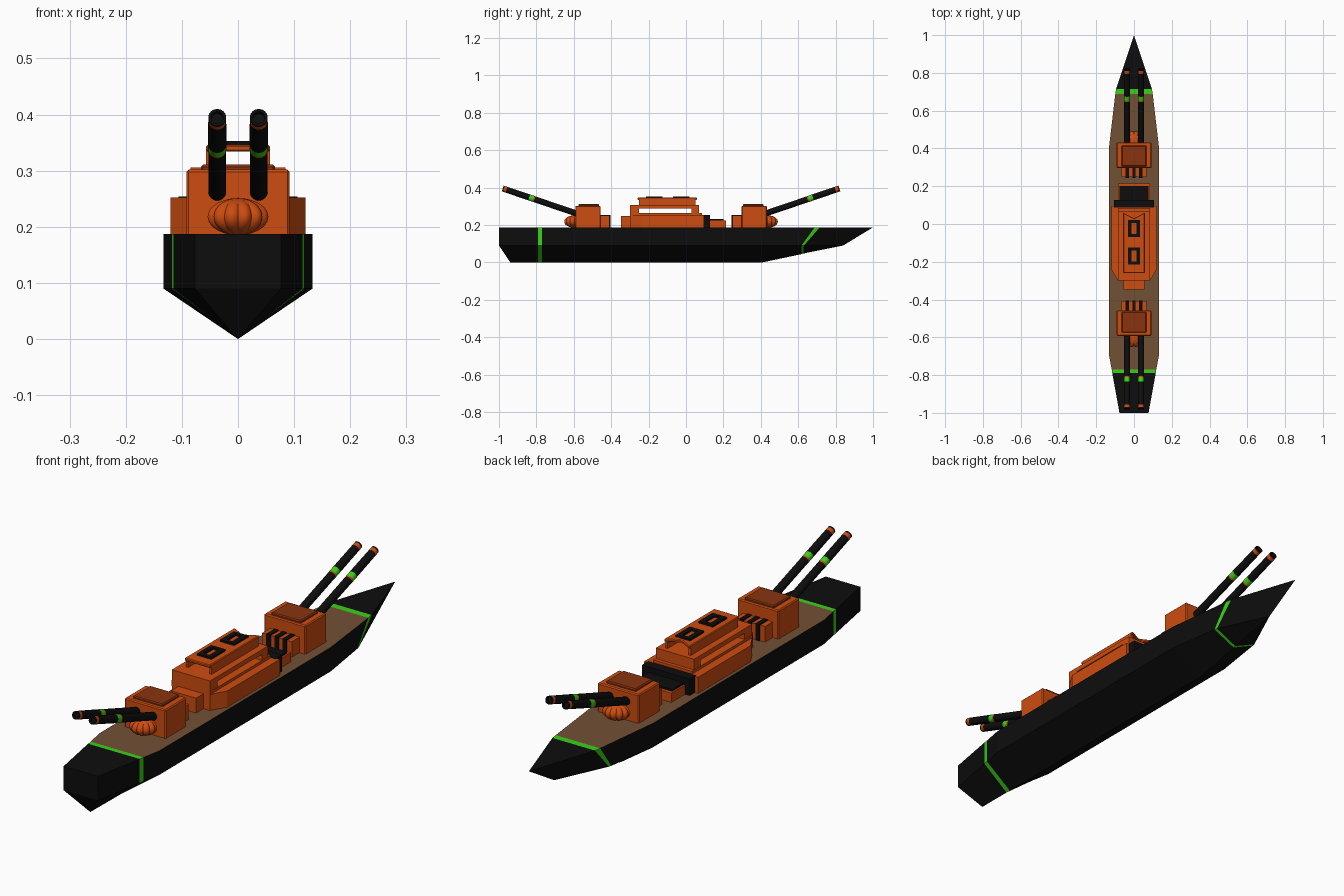
import bpy, bmesh, math
from mathutils import Vector

if "Cube" in bpy.data.objects:
    bpy.data.objects.remove(bpy.data.objects["Cube"])


def material(name, rgb):
    m = bpy.data.materials.new(name)
    m.diffuse_color = (*rgb, 1)
    m.use_nodes = True
    m.node_tree.nodes["Principled BSDF"].inputs["Base Color"].default_value = m.diffuse_color
    return m


ORANGE = material("orange", (0.61, 0.072, 0.005))
DARK = material("dark orange", (0.25, 0.033, 0.005))
BLACK = material("black", (0.004, 0.004, 0.004))
BROWN = material("deck brown", (0.17, 0.083, 0.036))
GREEN = material("green", (0.04, 0.65, 0.008))


def finish(name, bm, mats, smooth=False, bevel=0):
    bmesh.ops.remove_doubles(bm, verts=bm.verts, dist=1e-5)
    bmesh.ops.recalc_face_normals(bm, faces=bm.faces)
    me = bpy.data.meshes.new(name)
    bm.to_mesh(me)
    bm.free()
    for m in mats:
        me.materials.append(m)
    ob = bpy.data.objects.new(name, me)
    bpy.context.collection.objects.link(ob)
    if bevel:
        mod = ob.modifiers.new("bevel", "BEVEL")
        mod.width = bevel
        mod.segments = 1
    if smooth:
        bpy.context.view_layer.objects.active = ob
        ob.select_set(True)
        bpy.ops.object.shade_smooth_by_angle(angle=math.radians(40))
        ob.select_set(False)
    return ob


def prism(name, outline, z0, z1, mat, bevel=0):
    bm = bmesh.new()
    f = bm.faces.new([bm.verts.new((x, y, z0)) for x, y in outline])
    ext = bmesh.ops.extrude_face_region(bm, geom=[f], use_keep_orig=True)["geom"]
    for v in ext:
        if isinstance(v, bmesh.types.BMVert):
            v.co.z = z1
    return finish(name, bm, [mat], bevel=bevel)


def box(name, x0, x1, ya, yb, z0, z1, mat, bevel=0):
    return prism(name, [(x0, ya), (x1, ya), (x1, yb), (x0, yb)], z0, z1, mat, bevel)


# Hull stations: deck y, deck half width, chine y, chine half width, keel y, keel z
D, C = 0.187, 0.09
stations = [(-1, .077, -1, .077, -.94, 0), (-.79, .115, -.79, .115, -.79, 0),
            (-.77, .118, -.77, .118, -.77, 0), (-.69, .133, -.69, .133, -.69, 0),
            (.4, .133, .4, .133, .41, 0), (.688, .099, .618, .1, .618, .044),
            (.715, .095, .63, .097, .627, .047), (1, 0, .84, 0, .84, C)]
bm = bmesh.new()
rings = [[bm.verts.new(p) for p in ((-dw, dy, D), (-cw, cy, C), (0, ky, kz),
                                    (cw, cy, C), (dw, dy, D))]
         for dy, dw, cy, cw, ky, kz in stations]
for i, (a, b) in enumerate(zip(rings, rings[1:])):
    for k in range(5):
        f = bm.faces.new((a[k], a[(k + 1) % 5], b[(k + 1) % 5], b[k]))
        if i in (1, 5):
            f.material_index = 2          # green hoops
        elif k == 4 and 1 < i < 5:
            f.material_index = 1          # planked deck
s = rings[0]
bm.faces.new((s[0], s[1], s[3], s[4]))
bm.faces.new((s[1], s[2], s[3]))
finish("hull", bm, [BLACK, BROWN, GREEN])


def gun_barrel(name, root, tip):
    # lathe profile: position along barrel, radius, colour of the band that follows
    prof = [(0, 0, 0), (0, .016, 0), (.585, .016, 1), (.60, .0165, 2), (.655, .0165, 0),
            (.95, .016, 1), (.985, .016, 0), (1, .016, 0), (1, .011, 0), (.97, .011, 0), (.97, 0, 0)]
    axis = tip - root
    q = axis.to_track_quat('Z', 'Y')
    bm, n, prev = bmesh.new(), 16, None
    for t, r, m in prof:
        ring = [bm.verts.new(root + axis * t + q @ Vector((r * math.cos(a), r * math.sin(a), 0)))
                for a in [2 * math.pi * k / n for k in range(n)]]
        if prev:
            for k in range(n):
                f = bm.faces.new((prev[k], prev[(k + 1) % n], ring[(k + 1) % n], ring[k]))
                f.material_index = pm
        prev, pm = ring, m
    bmesh.ops.dissolve_degenerate(bm, dist=1e-6, edges=bm.edges)
    finish(name, bm, [BLACK, ORANGE, GREEN], smooth=True)


def turret(tag, Y):
    box(tag + "_turret_house", -.092, .092, Y(-.592), Y(-.457), .18, .302, ORANGE, .004)
    box(tag + "_turret_lid", -.066, .066, Y(-.575), Y(-.465), .295, .311, DARK, .004)
    box(tag + "_turret_step", -.066, .066, Y(-.46), Y(-.408), .18, .25, ORANGE)
    for i, x in enumerate((-.036, 0, .036)):
        box(f"{tag}_step_stripe_{i}", x - .009, x + .009, Y(-.459), Y(-.404), .187, .254, BLACK)
    # lobed gourd on the turret face
    bm = bmesh.new()
    bmesh.ops.create_uvsphere(bm, u_segments=48, v_segments=14, radius=1)
    for v in bm.verts:
        a = math.atan2(v.co.y, v.co.x)
        k = .86 + .14 * abs(math.sin(6 * a)) ** .6
        v.co = Vector((v.co.x * k * .056, v.co.y * k * .056 + Y(-.597), v.co.z * .033 + .218))
    finish(tag + "_gourd", bm, [ORANGE], smooth=True)
    for side in (-1, 1):
        gun_barrel(f"{tag}_barrel_{'left' if side < 0 else 'right'}",
                   Vector((side * .037, Y(-.57), .256)), Vector((side * .037, Y(-.98), .395)))


turret("front", lambda y: y)
turret("rear", lambda y: -.16 - y)

# Central superstructure: wide base, inner deck, open gallery, roof
prism("cabin_base", [(-.085, -.30), (.085, -.30), (.12, -.24), (.12, .095), (-.12, .095), (-.12, -.24)],
      .18, .252, ORANGE)
box("cabin_inner_deck", -.086, .086, -.30, .085, .24, .263, ORANGE)
box("cabin_front_wall", -.085, .085, -.30, -.252, .25, .305, ORANGE)
box("cabin_rear_wall", -.085, .085, .03, .07, .25, .305, ORANGE)
box("gallery_roof", -.085, .085, -.30, .07, .287, .306, ORANGE)
box("cabin_front_step", -.056, .056, -.347, -.29, .18, .247, ORANGE)

# Hollow hood on the roof, notched at the rear
for x in (-.052, .052):
    box("hood_wall", x - .005, x + .005, -.25, .05, .30, .338, ORANGE)
prism("hood_roof", [(-.057, -.26), (.057, -.26), (.057, .06), (0, .03), (-.057, .06)],
      .334, .346, ORANGE, .003)

# Roof hatches: black frames around an orange opening
for i, y in enumerate((-.025, -.17)):
    for x in (-.022, .022):
        box(f"hatch_{i}_side", x - .01, x + .01, y - .045, y + .045, .344, .353, BLACK)
    for dy in (-.037, .037):
        box(f"hatch_{i}_end", -.013, .013, y + dy - .008, y + dy + .008, .344, .353, BLACK)

# Black bulkhead and low aft house
box("aft_bulkhead", -.106, .106, .088, .128, .18, .254, BLACK)
box("aft_house", -.085, .085, .12, .215, .18, .224, ORANGE)
box("aft_house_cover", -.078, .078, .12, .2, .223, .232, BLACK)
